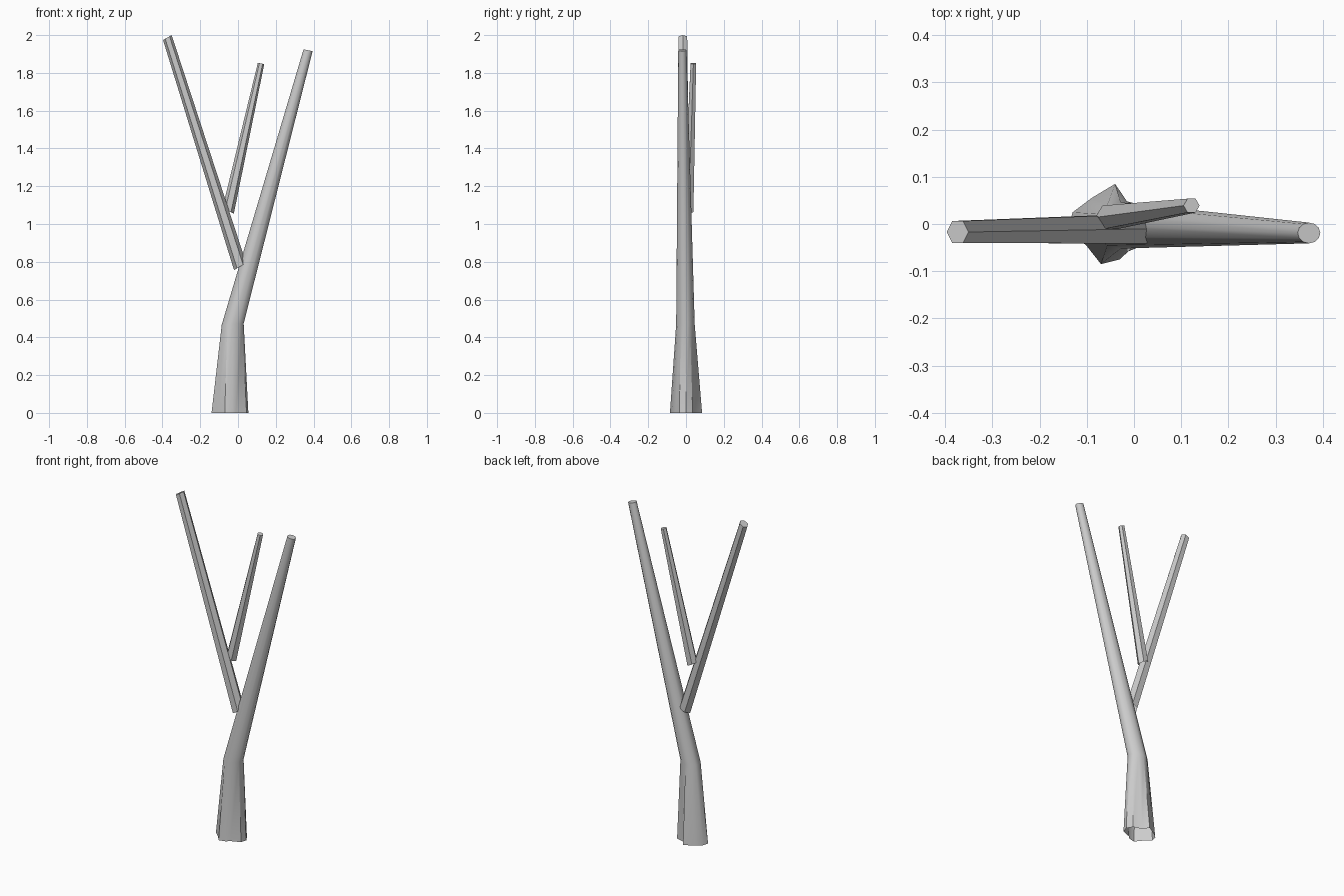
import bpy, bmesh
from math import cos, sin, tau

if "Cube" in bpy.data.objects:
    bpy.data.objects.remove(bpy.data.objects["Cube"])


def ring(center, rx, ry, slope, sides=6, turn=0.0):
    """Elliptical ring of points, sheared in z along x by the slope."""
    cx, cy, cz = center
    pts = []
    for i in range(sides):
        a = tau * i / sides + turn
        dx, dy = rx * cos(a), ry * sin(a)
        pts.append((cx + dx, cy + dy, cz + slope * dx))
    return pts


def loft(name, rings):
    """Tube through the rings, open at the foot and capped at the tip."""
    bm = bmesh.new()
    loops = [[bm.verts.new(p) for p in r] for r in rings]
    n = len(loops[0])
    for low, high in zip(loops, loops[1:]):
        for i in range(n):
            j = (i + 1) % n
            bm.faces.new((low[i], low[j], high[j], high[i]))
    bm.faces.new(loops[-1])
    mesh = bpy.data.meshes.new(name)
    bm.to_mesh(mesh)
    bm.free()
    obj = bpy.data.objects.new(name, mesh)
    bpy.context.collection.objects.link(obj)
    bpy.ops.object.select_all(action='DESELECT')
    obj.select_set(True)
    bpy.context.view_layer.objects.active = obj
    bpy.ops.object.shade_smooth_by_angle(angle=0.7)
    return obj


# Trunk: irregular root flare, bend, then the long right limb
foot = [(0.055, 0.0), (0.035, 0.035), (-0.015, 0.048), (-0.04, 0.085),
        (-0.09, 0.055), (-0.13, 0.025), (-0.14, -0.01), (-0.1, -0.047),
        (-0.07, -0.085), (-0.03, -0.075), (-0.012, -0.058), (0.045, -0.035)]
loft("trunk", [
    [(x, y, 0.0) for x, y in foot],
    ring((-0.028, -0.003, 0.47), 0.058, 0.049, 0.05, 12),
    ring((0.371, -0.019, 1.92), 0.024, 0.022, -0.2, 12),
])

# Left branch, rooted in the side of the trunk
loft("left_branch", [
    ring((0.011, -0.010, 0.775), 0.032, 0.036, 0.6),
    ring((-0.374, -0.017, 1.987), 0.023, 0.027, 0.55),
])

# Small branch growing off the back of the left branch
loft("small_branch", [
    ring((-0.052, 0.014, 1.07), 0.030, 0.029, -0.5),
    ring((0.122, 0.039, 1.85), 0.017, 0.017, -0.2),
])
